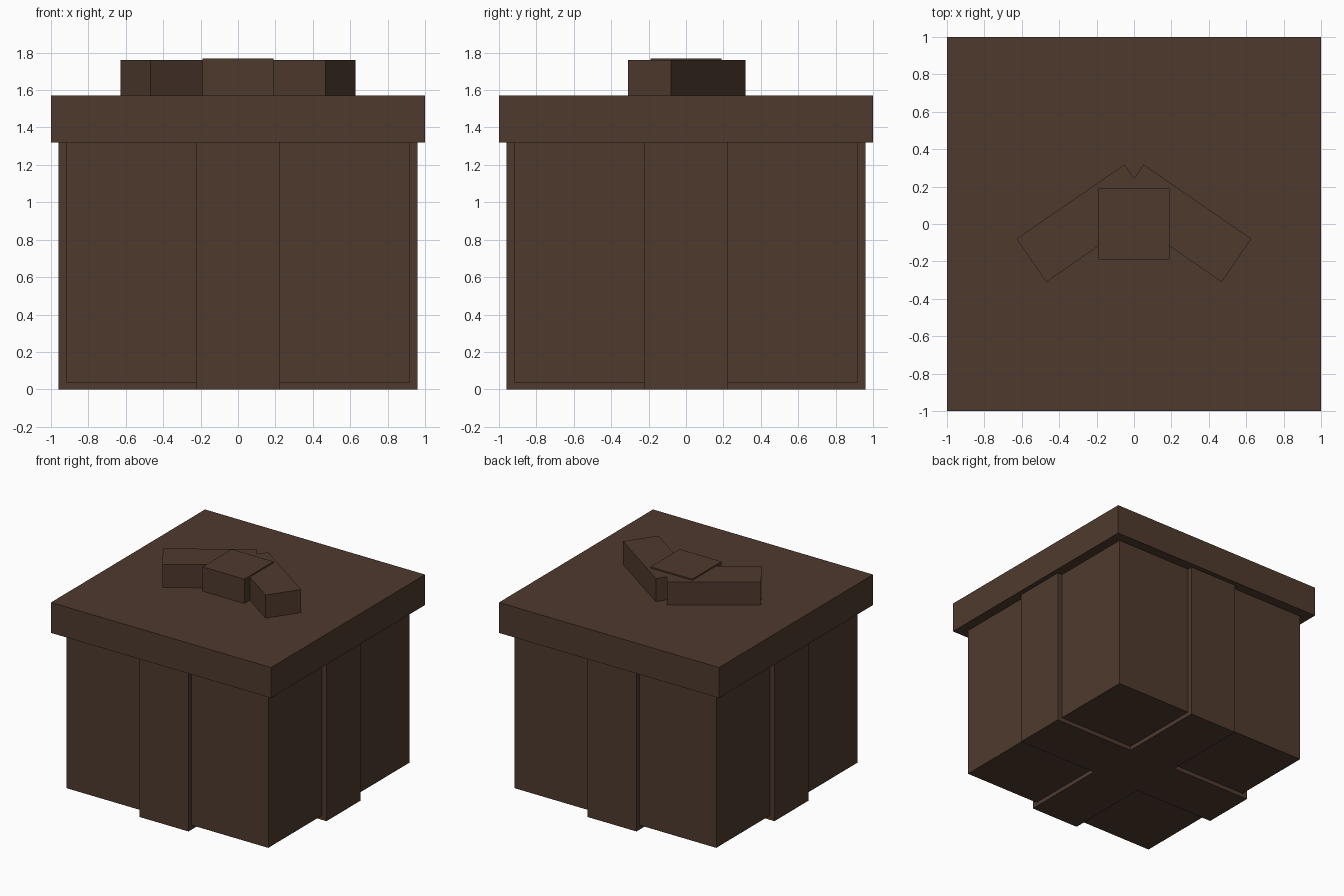
import bpy
import bmesh
from math import radians
from mathutils import Matrix, Vector

cube = bpy.data.objects.get("Cube")
if cube:
    bpy.data.objects.remove(cube, do_unlink=True)

brown = bpy.data.materials.new("dark_brown")
brown.use_nodes = True
color = (0.078, 0.042, 0.027, 1)
brown.diffuse_color = color
brown.node_tree.nodes["Principled BSDF"].inputs["Base Color"].default_value = color


def finish(name, bm):
    bmesh.ops.recalc_face_normals(bm, faces=bm.faces)
    mesh = bpy.data.meshes.new(name)
    bm.to_mesh(mesh)
    bm.free()
    mesh.materials.append(brown)
    obj = bpy.data.objects.new(name, mesh)
    bpy.context.collection.objects.link(obj)
    return obj


def box(name, size, bottom, x=0, y=0, angle=0):
    """Box standing on the given height, turned about z."""
    bm = bmesh.new()
    bmesh.ops.create_cube(bm, size=1, matrix=Matrix.Diagonal((*size, 1)))
    obj = finish(name, bm)
    obj.location = (x, y, bottom + size[2] / 2)
    obj.rotation_euler.z = radians(angle)
    return obj


def cross_prism(name, reach, half, bottom, top):
    """Plus-shaped outline, one arm turned four times, pulled upward."""
    bm = bmesh.new()
    arm = [Vector((reach, -half, bottom)), Vector((reach, half, bottom)),
           Vector((half, half, bottom))]
    outline = [Matrix.Rotation(radians(90 * i), 3, 'Z') @ p
               for i in range(4) for p in arm]
    face = bm.faces.new([bm.verts.new(p) for p in outline])
    pulled = bmesh.ops.extrude_face_region(bm, geom=[face], use_keep_orig=True)
    verts = [g for g in pulled["geom"] if isinstance(g, bmesh.types.BMVert)]
    bmesh.ops.translate(bm, verts=verts, vec=(0, 0, top - bottom))
    return finish(name, bm)


# Box body, wrapping ribbon and lid
box("box_body", (1.835, 1.835, 1.30), 0.035)
cross_prism("ribbon_wrap", 0.96, 0.222, 0, 1.34)
box("lid", (2, 2, 0.25), 1.32)

# Bow: knot with two drooping loops
box("bow_knot", (0.38, 0.38, 0.20), 1.57)
for side, sign in (("left", 1), ("right", -1)):
    box("bow_loop_" + side, (0.70, 0.28, 0.19), 1.57,
        x=0.26 * sign, y=0.004, angle=-34.6 * sign)
